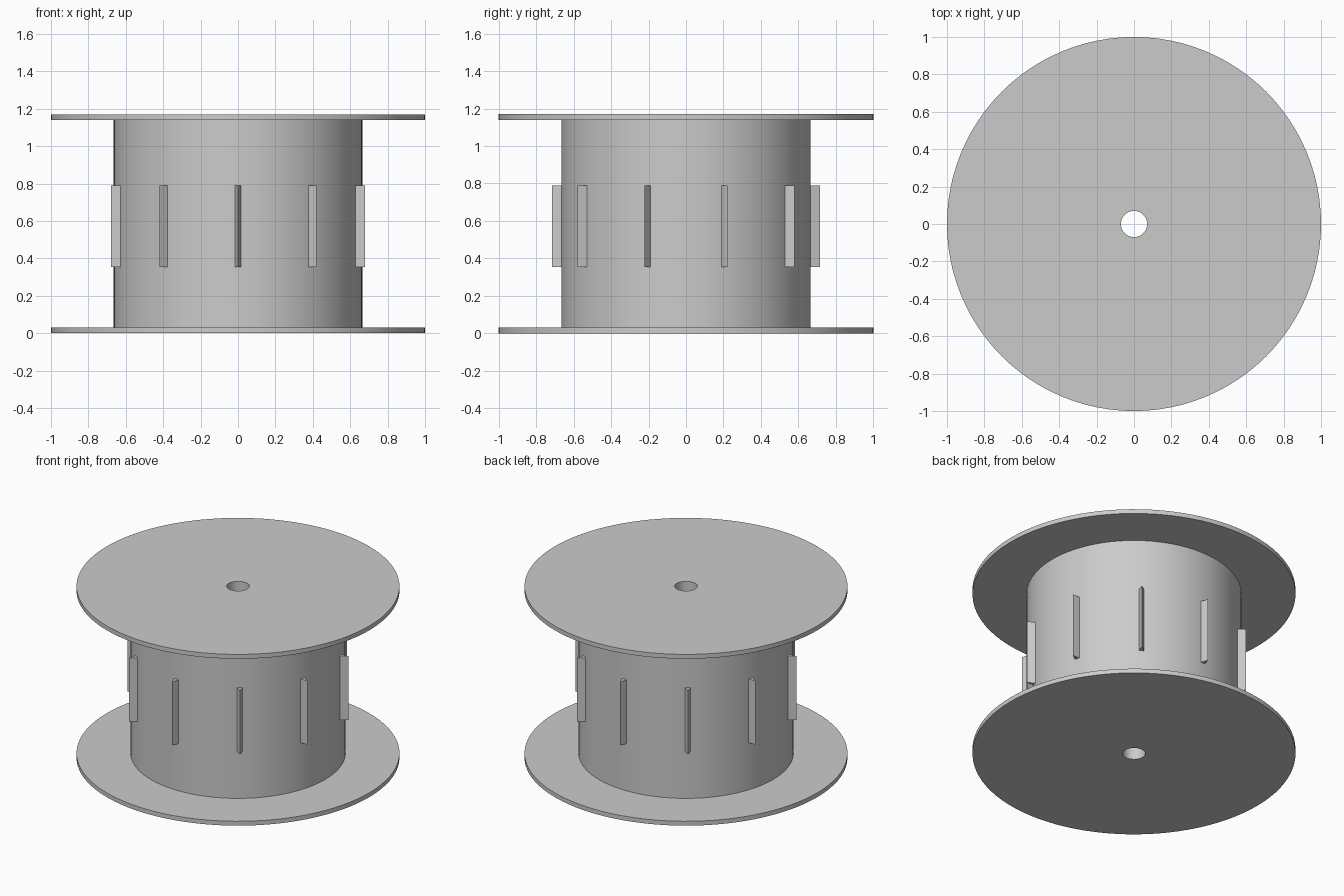
import bpy, bmesh
from math import cos, sin, pi, radians

if "Cube" in bpy.data.objects:
    bpy.data.objects.remove(bpy.data.objects["Cube"])

GREY = (0.6, 0.6, 0.6, 1)
SIDES = 96
BORE = 0.07
DRUM_R = 0.665
HEIGHT = 1.17
PLATE = 0.03

grey = bpy.data.materials.new("plain grey")
grey.use_nodes = True
grey.diffuse_color = GREY
grey.node_tree.nodes["Principled BSDF"].inputs["Base Color"].default_value = GREY


def finish(name, bm, smooth=True):
    bmesh.ops.recalc_face_normals(bm, faces=bm.faces)
    mesh = bpy.data.meshes.new(name)
    bm.to_mesh(mesh)
    bm.free()
    mesh.materials.append(grey)
    obj = bpy.data.objects.new(name, mesh)
    bpy.context.collection.objects.link(obj)
    if smooth:
        bpy.ops.object.select_all(action='DESELECT')
        obj.select_set(True)
        bpy.context.view_layer.objects.active = obj
        bpy.ops.object.shade_smooth_by_angle(angle=radians(30))
    return obj


def ring(name, radius, z0, z1):
    """Disc or drum with the central bore, lathed from a rectangle."""
    bm = bmesh.new()
    rects = []
    for i in range(SIDES):
        a = 2 * pi * i / SIDES
        rects.append([bm.verts.new((r * cos(a), r * sin(a), z))
                      for r, z in ((BORE, z0), (radius, z0), (radius, z1), (BORE, z1))])
    for i in range(SIDES):
        p, q = rects[i - 1], rects[i]
        for k in range(4):
            bm.faces.new((p[k - 1], p[k], q[k], q[k - 1]))
    return finish(name, bm)


# Drum between two wide plates
ring("bottom_plate", 1.0, 0, PLATE)
ring("drum", DRUM_R, PLATE, HEIGHT - PLATE)
ring("top_plate", 1.0, HEIGHT - PLATE, HEIGHT)

# Ten upright ribs, each a sharp-edged wedge pointing outward
for n in range(10):
    bm = bmesh.new()
    section = [bm.verts.new((x, y, 0.353)) for x, y in
               ((-0.018, -DRUM_R + 0.005), (0.018, -DRUM_R + 0.005), (0, -0.715))]
    base = bm.faces.new(section)
    grown = bmesh.ops.extrude_face_region(bm, geom=[base])["geom"]
    bmesh.ops.translate(bm, vec=(0, 0, 0.436),
                        verts=[v for v in grown if isinstance(v, bmesh.types.BMVert)])
    rib = finish(f"rib_{n + 1}", bm, smooth=False)
    rib.rotation_euler.z = n * pi / 5
